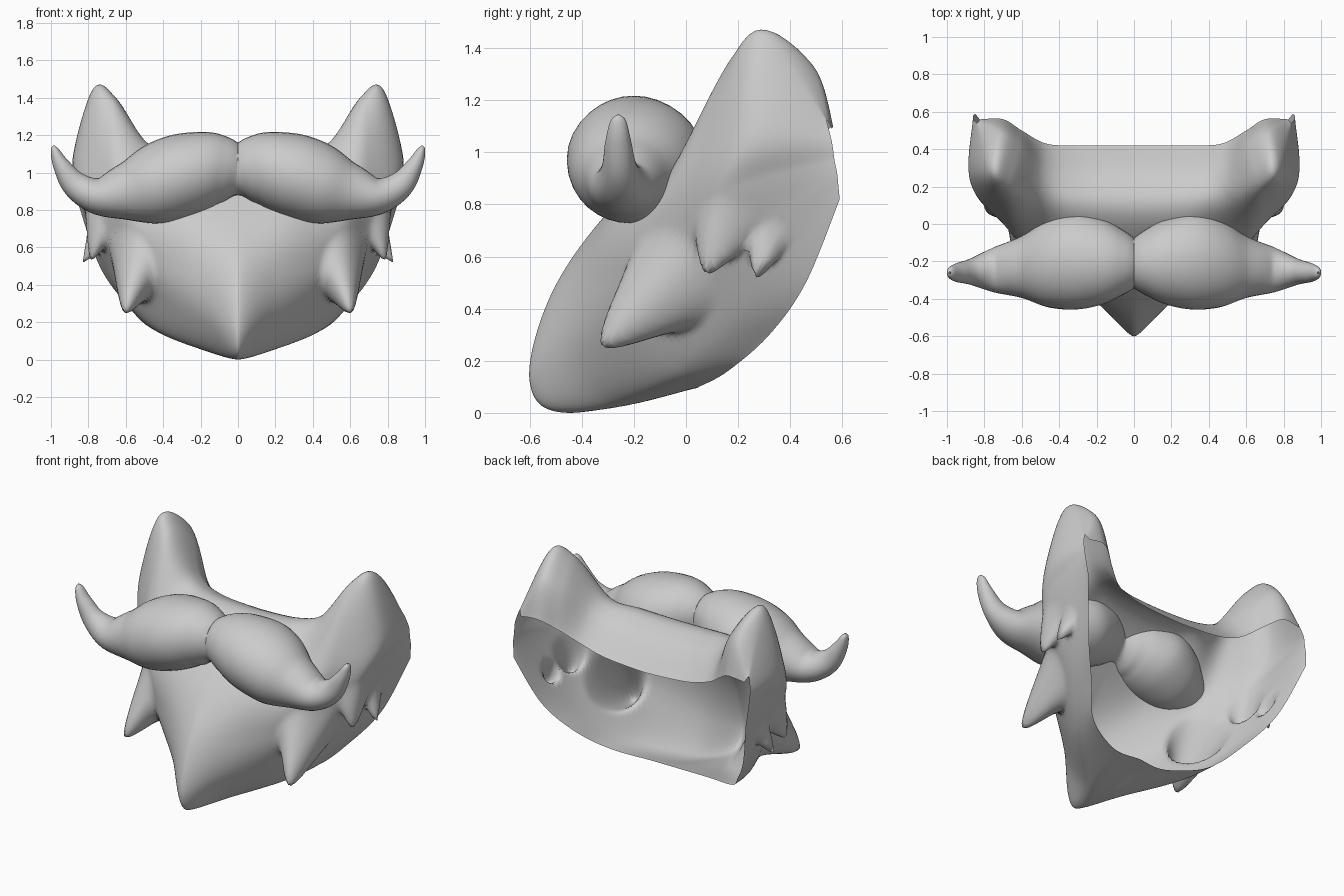
import bpy, math
from mathutils import Vector

if "Cube" in bpy.data.objects:
    bpy.data.objects.remove(bpy.data.objects["Cube"])


def spline(pts, steps, mirrored=False):
    """Smooth interpolation through points of any dimension."""
    n, out = len(pts), []
    for i in range(n - 1):
        a, b, c, d = (pts[min(max(k, 0), n - 1)] for k in (i - 1, i, i + 1, i + 2))
        if mirrored and i == 0:  # partly rounds off the seam on the mirror plane
            a = (-0.6 * c[0],) + tuple((p + q) / 2 for p, q in zip(b[1:], c[1:]))
        for s in range(steps):
            t = s / steps
            out.append(tuple(0.5 * (2 * q + (r - p) * t + (2 * p - 5 * q + 4 * r - w) * t * t
                                    + (3 * q - p - 3 * r + w) * t ** 3)
                             for p, q, r, w in zip(a, b, c, d)))
    out.append(tuple(pts[-1]))
    return out


def make_half(name, rows, closed=False, tip=False):
    """Skin rows of points, mirror across x, shade smooth."""
    m = len(rows[0])
    verts = [tuple(p) for r in rows for p in r]
    faces = []
    for i in range(len(rows) - 1):
        for j in range(m if closed else m - 1):
            k = (j + 1) % m
            faces.append((i * m + j, (i + 1) * m + j, (i + 1) * m + k, i * m + k))
    if tip:
        faces.append(tuple(range(len(verts) - m, len(verts))))
    mesh = bpy.data.meshes.new(name)
    mesh.from_pydata(verts, [], faces)
    ob = bpy.data.objects.new(name, mesh)
    bpy.context.collection.objects.link(ob)
    mod = ob.modifiers.new("mirror", 'MIRROR')
    mod.use_clip = True
    mod.merge_threshold = 0.002
    bpy.context.view_layer.objects.active = ob
    ob.select_set(True)
    bpy.ops.object.shade_smooth()
    ob.select_set(False)
    return ob


# Beard: open shell; columns run from the lower lip, round the front, to the upper rim
columns = [
    [(0, .05, .1), (0, -.45, .0), (0, -.6, .12), (0, -.52, .45),
     (0, -.3, .77), (0, .03, 1.07), (0, .24, 1.05), (0, .42, .88)],
    [(.2, .05, .1), (.14, -.28, .04), (.18, -.41, .22), (.23, -.39, .47),
     (.28, -.27, .77), (.3, .04, 1.08), (.3, .24, 1.07), (.3, .42, .9)],
    [(.45, .16, .16), (.42, -.04, .16), (.43, -.17, .32), (.49, -.2, .52),
     (.53, -.15, .78), (.49, .09, 1.12), (.48, .28, 1.13), (.47, .43, .95)],
    [(.6, .32, .3), (.61, .16, .34), (.63, .04, .48), (.67, -.01, .67),
     (.7, .02, .97), (.67, .2, 1.39), (.61, .42, 1.28), (.6, .5, 1.04)],
    [(.74, .46, .5), (.75, .35, .57), (.78, .23, .69), (.83, .17, .85),
     (.875, .24, 1.07), (.78, .3, 1.44), (.72, .49, 1.33), (.7, .56, 1.1)],
    [(.85, .59, .82), (.855, .585, .87), (.86, .58, .92), (.86, .57, .97),
     (.86, .56, 1.04), (.84, .54, 1.12), (.83, .55, 1.11), (.82, .56, 1.09)],
]
STEPS = 12
fine = [spline(c, STEPS) for c in columns]
across = [spline([c[j] for c in fine], STEPS, True) for j in range(len(fine[0]))]
grid = [[Vector(p) for p in row] for row in across]

# Hair tufts: hooks pulled out of the beard's side (root, tip, radius)
tufts = [((.57, -.07, .49), (.61, -.32, .26), .21),
         ((.77, .14, .70), (.79, .08, .54), .13),
         ((.81, .3, .63), (.83, .27, .52), .08)]
for root, tip, radius in tufts:
    root = min((p for r in grid for p in r), key=lambda p: (p - Vector(root)).length).copy()
    pull = Vector(tip) - root
    for row in grid:
        for p in row:
            d = (p - root).length / radius
            if d < 1:
                p += pull * (1 - d ** 1.6) ** 1.6
make_half("beard", grid)

# Moustache: one tapering half (x, y, z, depth radius, height radius)
stations = [(0, -.21, 1.015, .135, .135), (.07, -.205, 1.02, .18, .175),
            (.17, -.2, 1.015, .23, .205), (.31, -.195, .98, .262, .225),
            (.46, -.21, .93, .235, .21), (.6, -.23, .895, .165, .155),
            (.75, -.245, .875, .12, .1), (.87, -.255, .935, .07, .072),
            (.945, -.26, 1.04, .05, .045), (.98, -.26, 1.12, .03, .022),
            (.985, -.26, 1.145, .004, .004)]
path = spline(stations, 6)
rings = []
for i, (x, y, z, ry, rz) in enumerate(path):
    a, b = path[max(i - 1, 0)], path[min(i + 1, len(path) - 1)]
    t = Vector((b[0] - a[0], 0, b[2] - a[2])).normalized()
    if i == 0:
        t = Vector((1, 0, 0))
    up = Vector((-t.z, 0, t.x))
    rings.append([Vector((x, y, z)) + Vector((0, 1, 0)) * ry * math.cos(u) + up * rz * math.sin(u)
                  for u in (2 * math.pi * k / 32 for k in range(32))])
make_half("moustache", rings, closed=True, tip=True)
